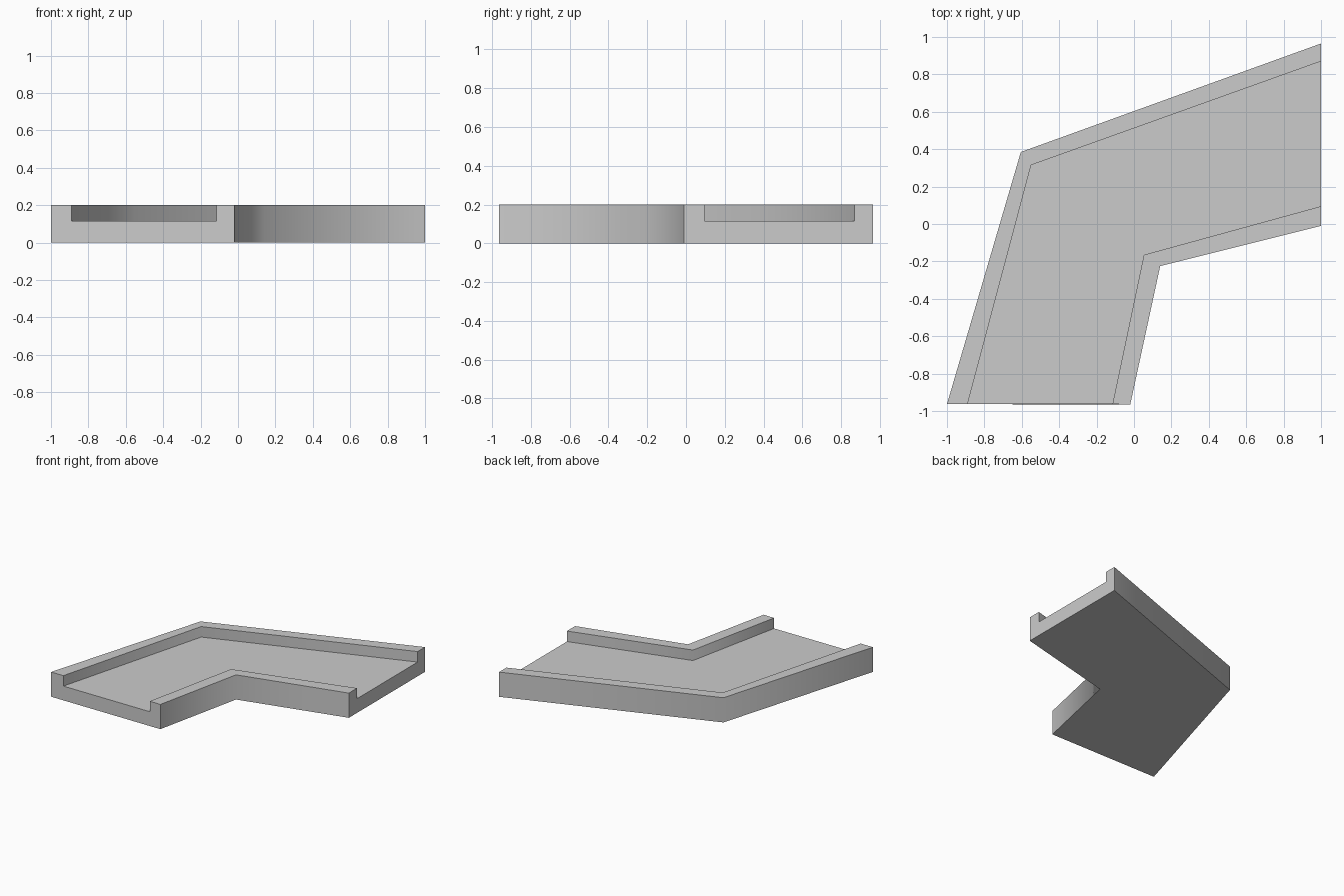
import bpy, bmesh, math

if "Cube" in bpy.data.objects:
    bpy.data.objects.remove(bpy.data.objects["Cube"])

TOP, FLOOR = 0.20, 0.115

# Stations along the bend: outer left, inner left, inner right, outer right
stations = [
    ((-1.0, -0.963), (-0.89, -0.963), (-0.115, -0.963), (-0.02, -0.965)),
    ((-0.605, 0.385), (-0.55, 0.315), (0.053, -0.165), (0.14, -0.225)),
    ((1.0, 0.965), (1.0, 0.87), (1.0, 0.095), (1.0, -0.01)),
]


def section(bm, ol, il, ir, outer_r):
    """U-shaped cross-section: base with a raised lip on each side."""
    pts = [(ol, 0), (ol, TOP), (il, TOP), (il, FLOOR),
           (ir, FLOOR), (ir, TOP), (outer_r, TOP), (outer_r, 0)]
    return [bm.verts.new((p[0], p[1], z)) for p, z in pts]


# Bent channel with lips, lofted through the stations
bm = bmesh.new()
rings = [section(bm, *s) for s in stations]
for a, b in zip(rings, rings[1:]):
    for i in range(8):
        j = (i + 1) % 8
        bm.faces.new((a[i], a[j], b[j], b[i]))

# Open ends of the channel
bm.faces.new(rings[0])
bm.faces.new(rings[-1])
bmesh.ops.recalc_face_normals(bm, faces=bm.faces)

mesh = bpy.data.meshes.new("bent_channel")
bm.to_mesh(mesh)
bm.free()
channel = bpy.data.objects.new("bent_channel", mesh)
bpy.context.collection.objects.link(channel)

# Walls shade smoothly around the bend, all other edges stay sharp
bpy.context.view_layer.objects.active = channel
channel.select_set(True)
bpy.ops.object.shade_smooth_by_angle(angle=math.radians(66))
